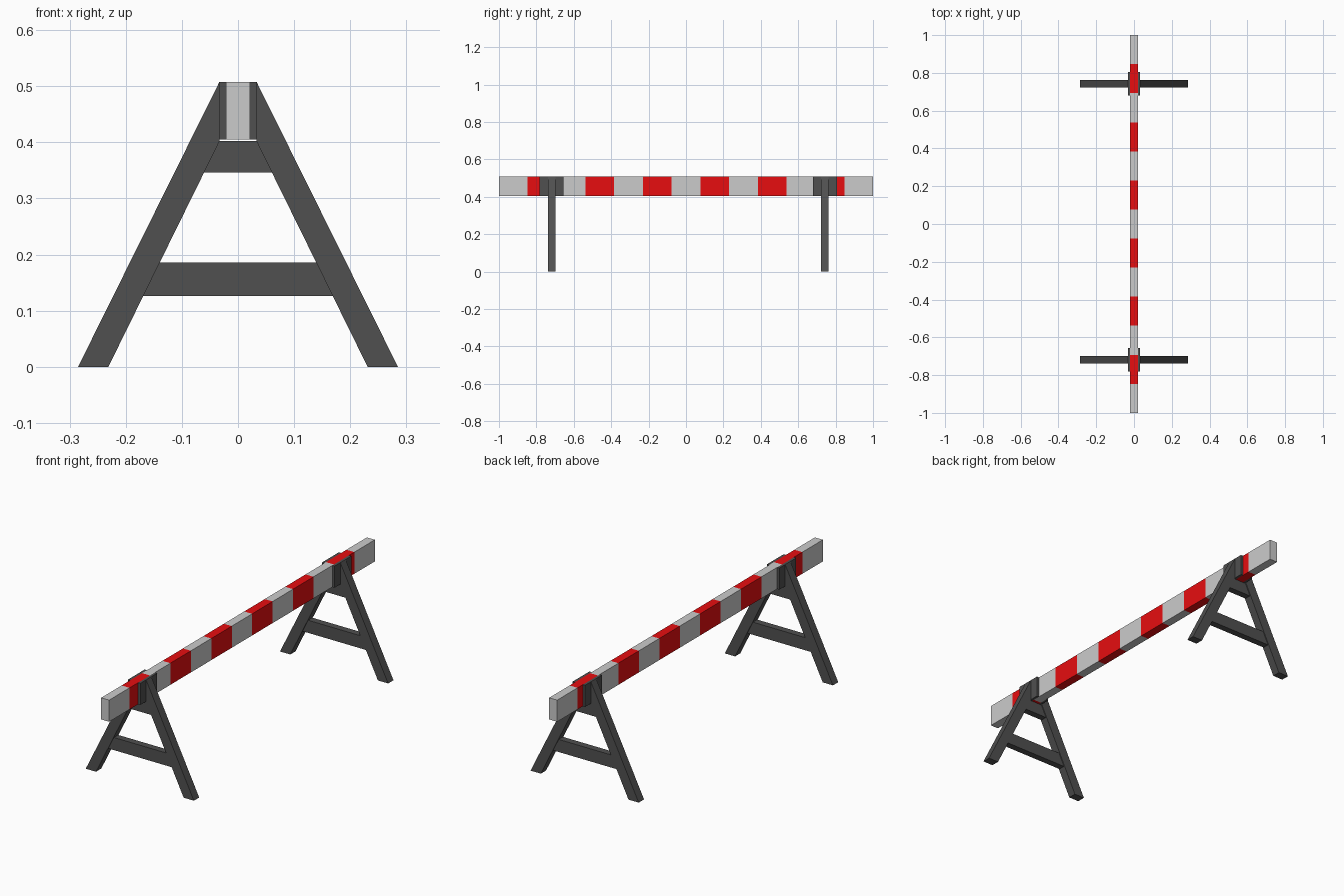
import bpy, bmesh

if "Cube" in bpy.data.objects:
    bpy.data.objects.remove(bpy.data.objects["Cube"])


def material(name, rgb):
    m = bpy.data.materials.new(name)
    m.diffuse_color = (*rgb, 1)
    m.use_nodes = True
    m.node_tree.nodes["Principled BSDF"].inputs["Base Color"].default_value = m.diffuse_color
    return m


light = material("light_grey", (0.8, 0.8, 0.8))
red = material("red", (0.8, 0.004, 0.005))
dark = material("dark_grey", (0.08, 0.08, 0.08))


def extrude_profile(name, profile, y_mid, depth, mat):
    """Solid made by extruding an x-z profile along y."""
    bm = bmesh.new()
    face = bm.faces.new([bm.verts.new((x, y_mid - depth / 2, z)) for x, z in profile])
    ext = bmesh.ops.extrude_face_region(bm, geom=[face])
    verts = [v for v in ext["geom"] if isinstance(v, bmesh.types.BMVert)]
    bmesh.ops.translate(bm, verts=verts, vec=(0, depth, 0))
    bmesh.ops.recalc_face_normals(bm, faces=bm.faces)
    mesh = bpy.data.meshes.new(name)
    bm.to_mesh(mesh)
    bm.free()
    mesh.materials.append(mat)
    ob = bpy.data.objects.new(name, mesh)
    bpy.context.collection.objects.link(ob)
    return ob


def rect(x0, x1, z0, z1):
    return [(x0, z0), (x1, z0), (x1, z1), (x0, z1)]


TOP, SEAT = 0.508, 0.405      # beam top and underside
BEAM, CLAMP = 0.021, 0.033    # half widths of beam and clamp

# Striped beam: one box cut into 13 equal bands
beam = extrude_profile("striped_beam", rect(-BEAM, BEAM, SEAT, TOP), 0, 2, light)
beam.data.materials.append(red)
bm = bmesh.new()
bm.from_mesh(beam.data)
BANDS = 13
for i in range(1, BANDS):
    bmesh.ops.bisect_plane(bm, geom=bm.verts[:] + bm.edges[:] + bm.faces[:],
                           plane_co=(0, -1 + 2 * i / BANDS, 0), plane_no=(0, 1, 0))
for f in bm.faces:
    band = int((f.calc_center_median().y + 1) * BANDS / 2)
    f.material_index = 1 if band < BANDS and band % 2 else 0
bm.to_mesh(beam.data)
bm.free()


def leg_inner(z):
    """Inner edge of the sloping leg at height z."""
    return 0.231 + (CLAMP - 0.231) * z / SEAT


def crossbar(z0, z1):
    a, b = leg_inner(z0), leg_inner(z1)
    return [(-a, z0), (a, z0), (b, z1), (-b, z1)]


# Two A-frame trestles
for end, y in (("front", -0.719), ("back", 0.743)):
    for side, s in (("left", -1), ("right", 1)):
        leg = [(0.231, 0), (0.285, 0), (CLAMP, TOP), (CLAMP, SEAT - 0.003)]
        extrude_profile(f"{end}_{side}_leg", [(s * x, z) for x, z in leg], y, 0.04, dark)
        # Clamp plate beside the beam
        extrude_profile(f"{end}_{side}_clamp_plate",
                        rect(s * BEAM, s * CLAMP, SEAT, TOP), y, 0.126, dark)
    # Crossbars, set slightly back from the leg faces
    extrude_profile(f"{end}_lower_crossbar", crossbar(0.126, 0.186), y, 0.032, dark)
    extrude_profile(f"{end}_upper_crossbar", crossbar(0.346, 0.402), y, 0.032, dark)
